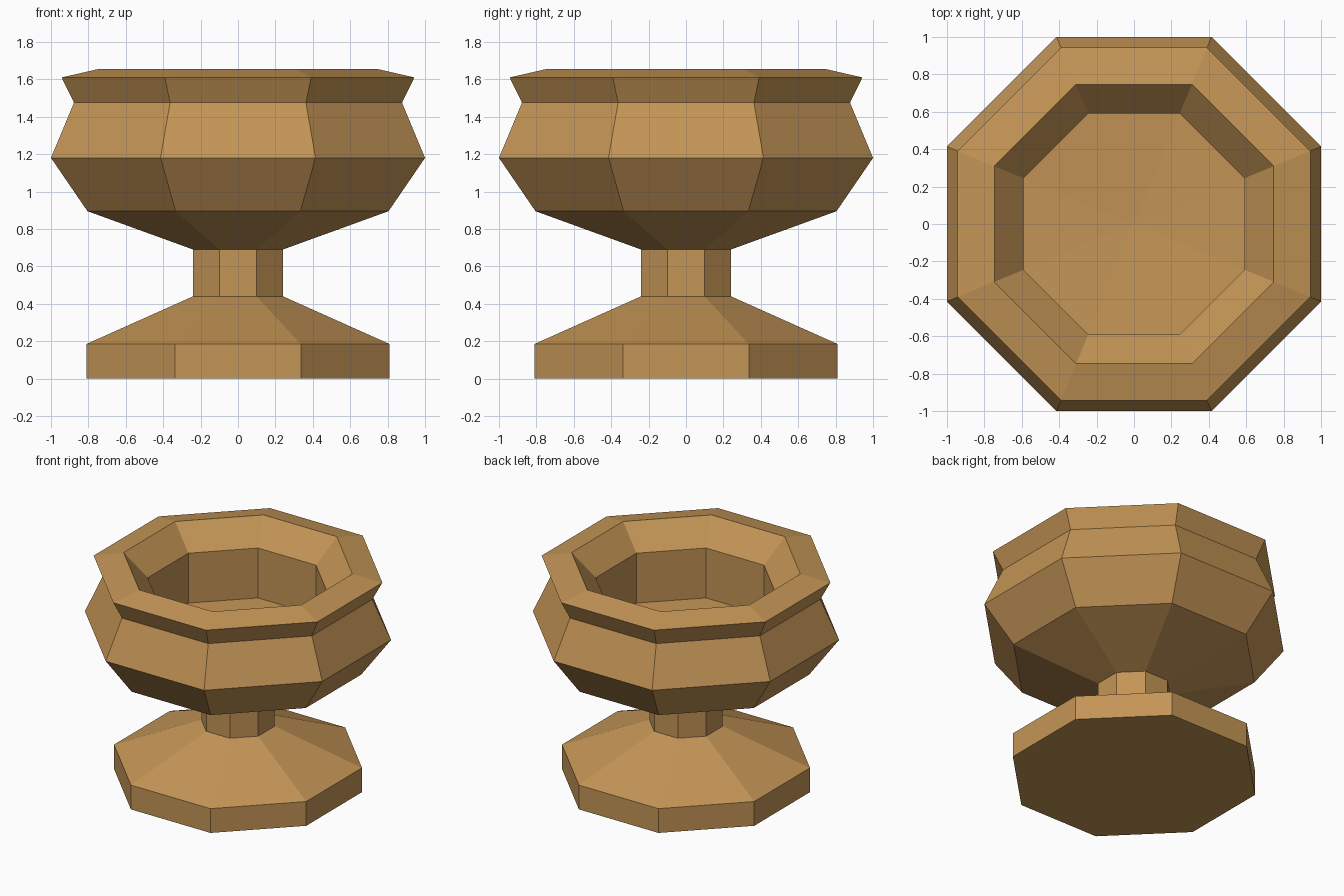
import bpy, bmesh, math

if "Cube" in bpy.data.objects:
    bpy.data.objects.remove(bpy.data.objects["Cube"])

SIDES = 8
STONE = bpy.data.materials.new("warm tan stone")
STONE.diffuse_color = (0.55, 0.30, 0.093, 1)
STONE.use_nodes = True
STONE.node_tree.nodes["Principled BSDF"].inputs["Base Color"].default_value = STONE.diffuse_color


def lathe(name, profile):
    """Revolve (flat-side radius, height) points into an octagonal shell."""
    bm = bmesh.new()
    rings = []
    for r, z in profile:
        if r == 0:
            rings.append([bm.verts.new((0, 0, z))] * SIDES)
            continue
        rad = r / math.cos(math.pi / SIDES)
        rings.append([bm.verts.new((rad * math.cos((i + 0.5) * 2 * math.pi / SIDES),
                                    rad * math.sin((i + 0.5) * 2 * math.pi / SIDES), z))
                      for i in range(SIDES)])
    for a, b in zip(rings, rings[1:]):
        for i in range(SIDES):
            j = (i + 1) % SIDES
            # dict removes the doubled corner at the axis
            bm.faces.new(list(dict.fromkeys((a[i], a[j], b[j], b[i]))))
    mesh = bpy.data.meshes.new(name)
    bm.to_mesh(mesh)
    bm.free()
    mesh.materials.append(STONE)
    obj = bpy.data.objects.new(name, mesh)
    bpy.context.collection.objects.link(obj)


# foot: flat underside, straight plinth, sloping top
lathe("foot", [(0, 0), (0.81, 0), (0.81, 0.185), (0.24, 0.44)])

# stem: narrow column
lathe("stem", [(0.24, 0.44), (0.24, 0.69)])

# bowl: outside, flared rim, bevelled mouth, straight inner wall, dished floor
lathe("bowl", [(0.24, 0.69), (0.805, 0.895), (1.0, 1.18), (0.877, 1.475),
               (0.943, 1.61), (0.747, 1.655), (0.59, 1.48), (0.59, 1.10),
               (0, 1.075)])
